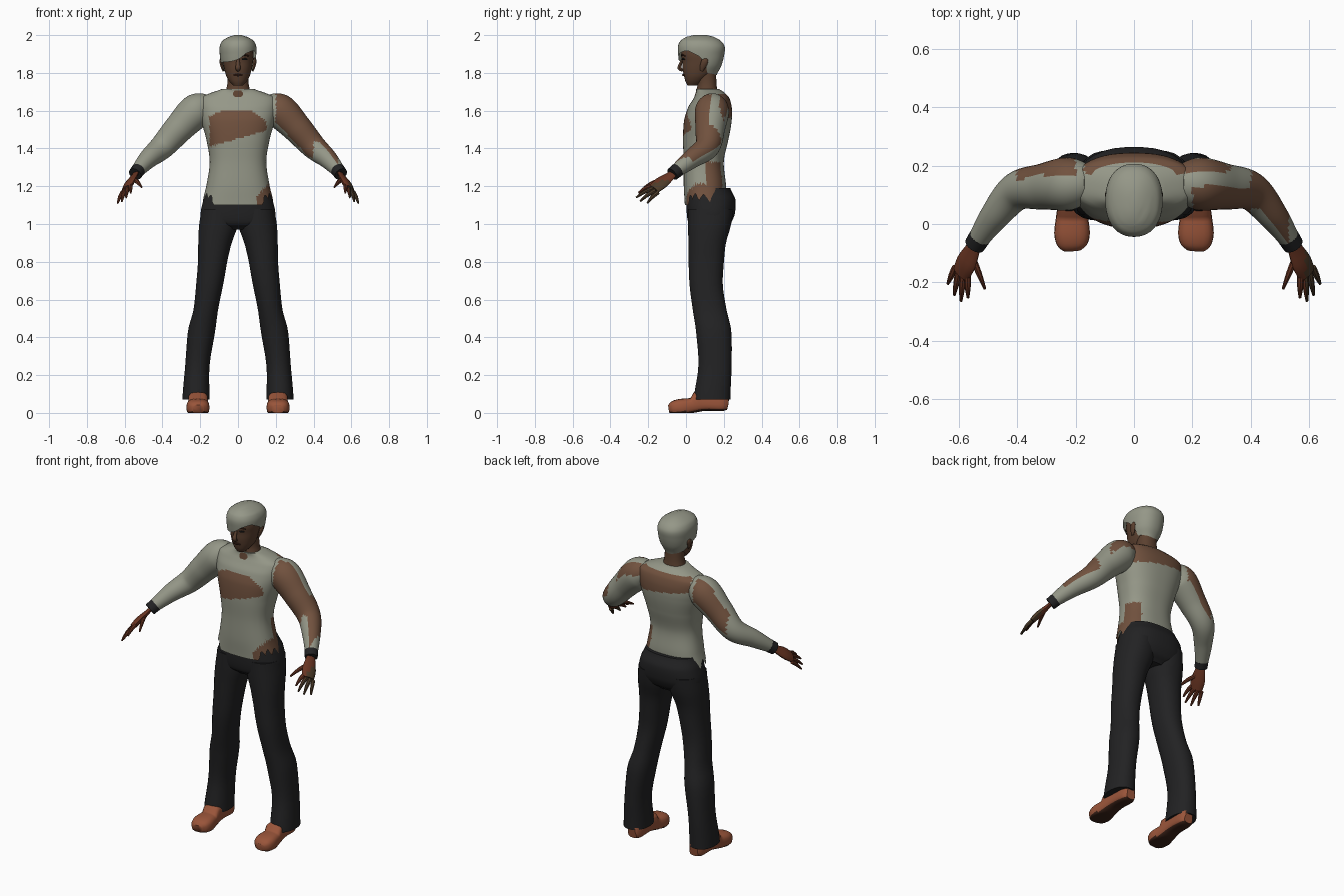
import bpy, bmesh, math
from mathutils import Vector

if "Cube" in bpy.data.objects:
    bpy.data.objects.remove(bpy.data.objects["Cube"], do_unlink=True)


def material(name, r, g, b):
    m = bpy.data.materials.new(name)
    m.use_nodes = True
    m.diffuse_color = (r, g, b, 1)
    m.node_tree.nodes["Principled BSDF"].inputs["Base Color"].default_value = (r, g, b, 1)
    return m


CLOTH = material("faded grey green", .30, .31, .245)
PATCH = material("worn brown", .165, .083, .048)
BLACK = material("charcoal", .016, .016, .017)
SHOE = material("tan leather", .32, .09, .042)
SOLE = material("dark sole", .045, .016, .009)
HAND = material("reddish skin", .14, .035, .016)
FACE = material("brown skin", .105, .052, .029)
DUSTY = material("dusty skin", .075, .045, .022)
EYE = material("eye black", .01, .01, .01)


def table(points, x):
    """Linear lookup in a list of (x, value) pairs."""
    for (a, u), (b, v) in zip(points, points[1:]):
        if x <= b:
            return u + (v - u) * max(0, x - a) / (b - a)
    return points[-1][1]


def spline(rows, t):
    """Smooth interpolation through rows of numbers."""
    i = min(int(t), len(rows) - 2)
    f = t - i
    p, a, b, q = (rows[max(0, min(len(rows) - 1, i + k))] for k in (-1, 0, 1, 2))
    return [.5 * (2 * v1 + (v2 - v0) * f + (2 * v0 - 5 * v1 + 4 * v2 - v3) * f * f
                  + (3 * v1 - v0 - 3 * v2 + v3) * f ** 3)
            for v0, v1, v2, v3 in zip(p, a, b, q)]


def power(v, e):
    return math.copysign(abs(v) ** e, v)


def skin(name, rings, mats, rule=None, caps=(True, True)):
    """Join rings of points with quads and colour the faces by a rule."""
    bm = bmesh.new()
    loops = [[bm.verts.new(p) for p in ring] for ring in rings]
    n = len(loops[0])
    for a, b in zip(loops, loops[1:]):
        for i in range(n):
            j = (i + 1) % n
            bm.faces.new((a[i], a[j], b[j], b[i]))
    for loop, cap in zip((loops[0], loops[-1]), caps):
        if cap:
            bm.faces.new(loop)
    bmesh.ops.recalc_face_normals(bm, faces=bm.faces)
    if rule:
        for f in bm.faces:
            f.material_index = int(rule(f.calc_center_median(), f.normal))
    mesh = bpy.data.meshes.new(name)
    bm.to_mesh(mesh)
    bm.free()
    for m in mats:
        mesh.materials.append(m)
    obj = bpy.data.objects.new(name, mesh)
    bpy.context.collection.objects.link(obj)
    bpy.ops.object.select_all(action='DESELECT')
    obj.select_set(True)
    bpy.context.view_layer.objects.active = obj
    bpy.ops.object.shade_smooth_by_angle(angle=math.radians(40))
    return obj


def body(name, rows, mats, n=32, m=24, e=.9, hem=None, rule=None, side=1):
    """Upright form from (z, x_min, x_max, y_front, y_back) rows; hem gives the lower edge."""
    def point(ang, t):
        low = hem(math.degrees(ang)) if hem else rows[0][0]
        z = low + (rows[-1][0] - low) * t
        i = max(k for k in range(len(rows) - 1) if rows[k][0] <= z or k == 0)
        f = (z - rows[i][0]) / (rows[i + 1][0] - rows[i][0])
        _, x0, x1, y0, y1 = spline(rows, i + max(0, min(1, f)))
        x = (x0 + x1) / 2 + (x1 - x0) / 2 * power(math.sin(ang), e)
        y = (y0 + y1) / 2 - (y1 - y0) / 2 * power(math.cos(ang), e)
        return (x * side, y, z)
    # The angle is zero at the front and positive towards +x
    angs = [2 * math.pi * (k + .5) / n - math.pi for k in range(n)]
    rings = [[point(a, k / m) for a in angs] for k in range(m + 1)]
    return skin(name, rings, mats, rule, (hem is None, True))


def sym(rows):
    return [(z, -w, w, a, b) for z, w, a, b in rows]


def tube(name, path, mats, wide=(0, 0, 1), ratio=1, n=12, m=3, e=1, rule=None, side=1):
    """Form along (x, y, z, radius) rows; ratio flattens it across the wide axis."""
    count = (len(path) - 1) * m
    rows = [spline(path, k / m) for k in range(count + 1)]
    rings = []
    for k, row in enumerate(rows):
        ahead, behind = rows[min(k + 1, count)], rows[max(k - 1, 0)]
        t = (Vector(ahead[:3]) - Vector(behind[:3])).normalized()
        w = Vector(wide)
        w = (w - t * w.dot(t)).normalized()
        b = t.cross(w)
        ring = []
        for i in range(n):
            a = 2 * math.pi * i / n
            p = Vector(row[:3]) + row[3] * (w * power(math.cos(a), e) + b * ratio * power(math.sin(a), e))
            ring.append((p.x * side, p.y, p.z))
        rings.append(ring)
    return skin(name, rings, mats, rule)


# Shirt with a ragged hem and worn patches
def shirt_hem(deg):
    return table([(0, 1.10), (40, 1.10), (50, 1.17), (56, 1.12), (66, 1.17), (76, 1.12),
                  (88, 1.16), (100, 1.11), (115, 1.17), (130, 1.13), (150, 1.17), (180, 1.165)], abs(deg))


def shirt_patch(c, n):
    x, y, z = c
    if y < .1 and abs(x) < .15 and z > 1.4:
        top = min(1.6, 1.57 + .5 * (x + .15), 1.6 - .7 * (x - .07))
        return 1.41 + .28 * (x + .15) < z < top
    if y > .17 and -.17 < x < .2 and z > 1.5:
        return 1.58 - .15 * x < z < 1.69
    return x > .1 and z < (1.33 if .1 < y < .19 else 1.05 + x)


body("shirt_torso", sym([
    (1.09, .193, -.006, .21), (1.2, .168, -.012, .212), (1.33, .15, -.012, .2),
    (1.45, .168, -.016, .225), (1.55, .195, -.01, .242), (1.62, .207, .012, .242),
    (1.67, .2, .042, .228), (1.70, .13, .055, .2), (1.715, .085, .052, .175)]),
    [CLOTH, PATCH], n=72, m=64, e=.82, hem=shirt_hem, rule=shirt_patch)

# Trousers
body("trouser_seat", sym([
    (.97, .10, .05, .2), (1.0, .185, .015, .235), (1.05, .199, .004, .258),
    (1.13, .183, .003, .262), (1.19, .16, .015, .235)]), [BLACK], e=.82)
LEG = [(.07, .15, .295, .04, .235), (.25, .15, .28, .065, .242), (.44, .12, .265, .052, .24),
       (.545, .105, .236, .035, .215), (.68, .078, .222, .018, .195), (.81, .055, .212, .013, .202),
       (.9, .033, .211, .012, .212), (.99, .002, .207, .01, .238), (1.08, 0, .195, .01, .25)]

# Sleeve, cuff and hand shapes on the +x side
ARM = [(.15, .14, 1.63, .06), (.22, .138, 1.6, .09), (.31, .128, 1.51, .079),
       (.40, .112, 1.41, .066), (.475, .03, 1.345, .051), (.538, -.06, 1.275, .034)]
CUFF = [(.527, -.044, 1.287, .038), (.545, -.072, 1.264, .036)]
PALM = [(.54, -.065, 1.27, .024), (.555, -.095, 1.245, .033), (.575, -.135, 1.215, .042),
        (.592, -.17, 1.185, .036)]
ACROSS = (.67, .5, -.55)
FINGERS = {"index": ((.57, -.178, 1.203), (.568, -.252, 1.165)),
           "middle": ((.585, -.172, 1.19), (.592, -.264, 1.14)),
           "ring": ((.60, -.162, 1.178), (.615, -.243, 1.12)),
           "little": ((.612, -.148, 1.168), (.637, -.205, 1.11)),
           "thumb": ((.55, -.12, 1.235), (.51, -.222, 1.195))}


def left_sleeve_patch(c, n):
    if c.x < .4:
        return n.y < -.1 and n.z > -.55 and c.x > .2 or (n.y > .5 and n.z > .2 and c.x < .33)
    return n.x > .1 and n.z > -.1 and c.x < .53


def right_sleeve_patch(c, n):
    return -.4 < c.x < -.2 and n.y > .35 and n.z > -.3


def dusty_rule(c, n):
    return c.x > .588


# Shoe sections run from heel to toe
SHOE_PATH = [(.208, .222, .04, .028), (.208, .19, .046, .044), (.21, .1, .05, .047),
             (.212, .03, .042, .054), (.212, -.03, .032, .061), (.212, -.07, .027, .052),
             (.211, -.09, .024, .03)]

for side, word in ((1, "left"), (-1, "right")):
    body(word + "_trouser_leg", LEG, [BLACK], n=24, m=26, side=side)
    tube(word + "_sleeve", ARM, [CLOTH, PATCH], n=36, m=9, side=side,
         rule=left_sleeve_patch if side > 0 else right_sleeve_patch)
    tube(word + "_cuff", CUFF, [BLACK], n=16, side=side)
    tube(word + "_palm", PALM, [HAND, DUSTY], ACROSS, .45, side=side, rule=dusty_rule)
    for finger, (a, b) in FINGERS.items():
        middle = [(u + v) / 2 for u, v in zip(a, b)]
        middle[2] += .006
        tube(f"{word}_{finger}_finger", [(*a, .012), (*middle, .011), (*b, .005)],
             [HAND, DUSTY], ACROSS, .9, n=8, side=side, rule=dusty_rule)
    shoe = tube(word + "_shoe", SHOE_PATH, [SHOE, SOLE], (1, 0, 0), .75, n=20, m=4, e=.7, side=side,
                rule=lambda c, n: c.z < .012 or n.z < -.6)
    # Flatten the sole and raise the instep
    for v in shoe.data.vertices:
        v.co.z = max(.0, v.co.z - .004)
        if v.co.z > .05 and v.co.y > .03:
            v.co.z += .03

# Neck and head
body("neck", sym([(1.66, .085, .04, .18), (1.70, .068, .052, .168), (1.74, .057, .06, .162),
                  (1.80, .055, .05, .16)]), [FACE], n=20, m=8)
body("head", sym([
    (1.732, .025, .008, .06), (1.75, .043, -.002, .09), (1.78, .061, -.01, .125),
    (1.82, .073, -.018, .165), (1.86, .08, -.02, .185), (1.90, .083, -.026, .19),
    (1.95, .075, -.012, .175), (1.985, .045, .03, .13)]), [FACE], n=28, m=24)
tube("nose", [(0, -.016, 1.88, .007), (0, -.028, 1.85, .01), (0, -.034, 1.825, .014),
              (0, -.016, 1.812, .008)], [FACE], (1, 0, 0), .8, n=10)
tube("lips", [(-.024, -.008, 1.787, .003), (0, -.014, 1.789, .007), (.024, -.008, 1.787, .003)],
     [SOLE], n=8)
for side, word in ((1, "left"), (-1, "right")):
    tube(word + "_ear", [(.078, .082, 1.81, .008), (.085, .09, 1.835, .016), (.09, .1, 1.865, .018),
                         (.085, .1, 1.88, .008)], [FACE], (0, 1, 0), .5, n=10, side=side)
    tube(word + "_eye", [(.02, -.019, 1.871, .003), (.034, -.015, 1.873, .006),
                         (.05, -.007, 1.871, .003)], [EYE], n=8, side=side)
    tube(word + "_eyebrow", [(.015, -.023, 1.889, .004), (.035, -.019, 1.895, .005),
                             (.058, -.006, 1.889, .003)], [SOLE], n=8, side=side)


# Hair with a fringe swept over one side
def hairline(deg):
    return table([(-180, 1.785), (-110, 1.80), (-88, 1.845), (-70, 1.855), (-20, 1.86), (0, 1.87),
                  (25, 1.905), (55, 1.92), (85, 1.89), (100, 1.85), (112, 1.80), (180, 1.785)], deg)


body("hair", sym([
    (1.78, .062, -.02, .16), (1.84, .088, -.034, .188), (1.90, .097, -.042, .203),
    (1.94, .097, -.043, .205), (1.97, .083, -.03, .185), (1.99, .052, .0, .15),
    (2.0, .02, .04, .11)]), [CLOTH], n=40, m=24, hem=hairline)
